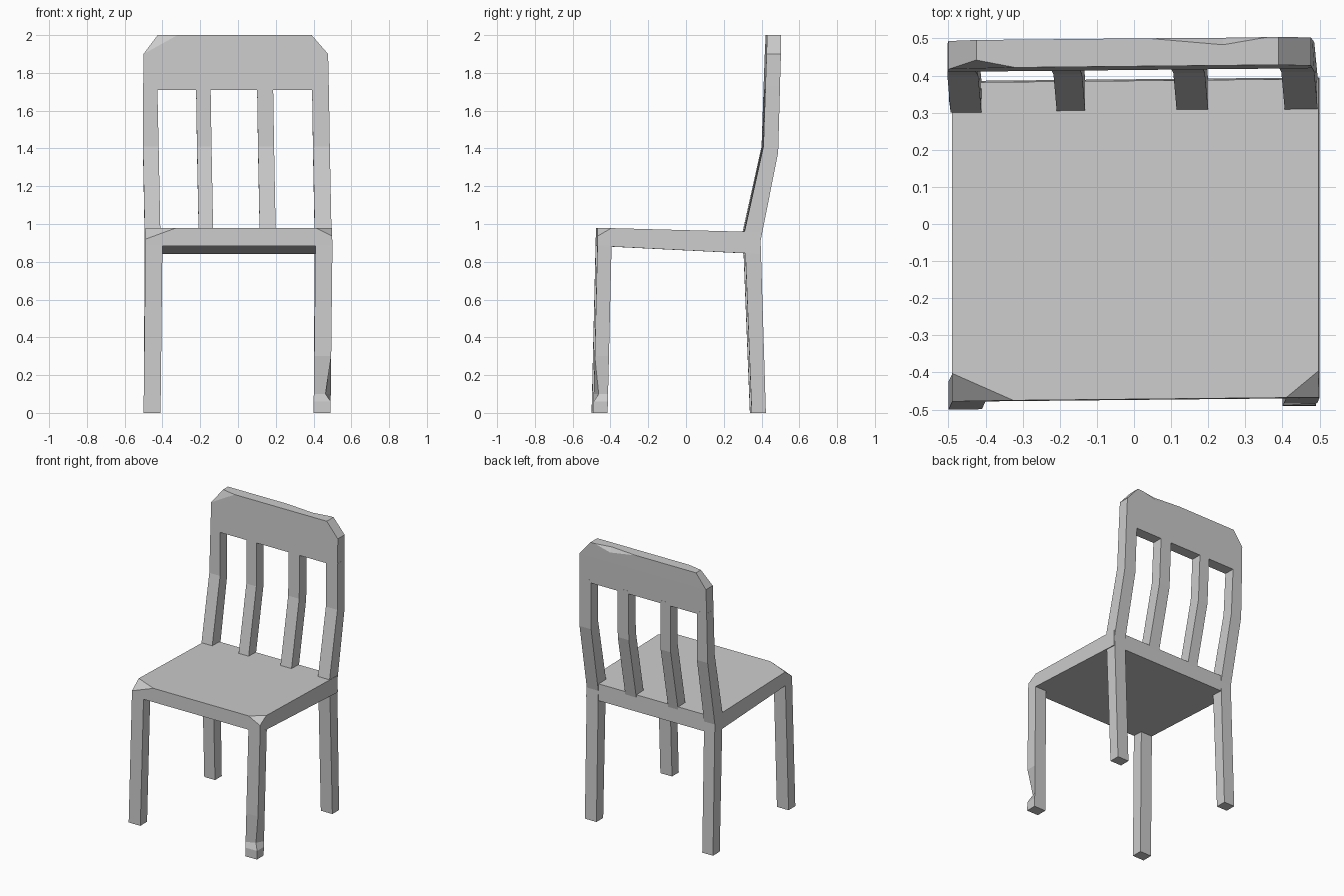
import bpy, bmesh
from mathutils import Vector

if "Cube" in bpy.data.objects:
    bpy.data.objects.remove(bpy.data.objects["Cube"])


def skew(p):
    # the whole chair is slightly crooked in plan
    return Vector((p[0], p[1] + 0.01 * p[0], p[2]))


def finish(bm, name):
    bmesh.ops.recalc_face_normals(bm, faces=bm.faces[:])
    mesh = bpy.data.meshes.new(name)
    bm.to_mesh(mesh)
    bm.free()
    obj = bpy.data.objects.new(name, mesh)
    bpy.context.collection.objects.link(obj)
    return obj


def loft(rings):
    # each ring: x_left, x_right, front (y, z), back (y, z)
    bm = bmesh.new()
    loops = []
    for x0, x1, f, b in rings:
        pts = [(x0, *f), (x1, *f), (x1, *b), (x0, *b)]
        loops.append([bm.verts.new(skew(p)) for p in pts])
    for lo, hi in zip(loops, loops[1:]):
        for i in range(4):
            j = (i + 1) % 4
            bm.faces.new((lo[i], lo[j], hi[j], hi[i]))
    bm.faces.new(loops[0][::-1])
    bm.faces.new(loops[-1])
    return bm


def chip(bm, a, b, c, corner):
    # slice a corner off along the plane a-b-c
    a, b, c, corner = map(skew, (a, b, c, corner))
    n = (b - a).cross(c - a).normalized()
    if n.dot(corner - a) < 0:
        n = -n
    geom = bm.verts[:] + bm.edges[:] + bm.faces[:]
    bmesh.ops.bisect_plane(bm, geom=geom, dist=1e-5, plane_co=a, plane_no=n, clear_outer=True)
    bmesh.ops.holes_fill(bm, edges=[e for e in bm.edges if e.is_boundary], sides=0)


# Seat with two worn front corners
bm = loft([(-0.49, 0.50, (-0.474, 0.884), (0.39, 0.841)),
           (-0.49, 0.497, (-0.472, 0.98), (0.386, 0.957))])
chip(bm, (-0.49, -0.395, 0.98), (-0.325, -0.472, 0.98), (-0.49, -0.473, 0.92), (-0.49, -0.472, 0.98))
chip(bm, (0.50, -0.395, 0.98), (0.41, -0.472, 0.98), (0.50, -0.473, 0.935), (0.50, -0.472, 0.98))
finish(bm, "seat")

# Front legs, the right one dented near the foot
for name, x, dented in (("front_leg_left", -0.50, False), ("front_leg_right", 0.40, True)):
    rings = []
    for z in ((0, 0.06, 0.1, 0.3, 0.885) if dented else (0, 0.885)):
        t = z / 0.885
        dx, dy = 0.01 * t, 0.021 * t
        rings.append((x + dx, x + 0.09 + dx, (-0.495 + dy, z), (-0.42 + dy, z)))
    bm = loft(rings)
    if dented:
        bm.verts.ensure_lookup_table()
        bm.verts[9].co = (0.463, -0.462, 0.1)
    finish(bm, name)

# Back posts (with legs) and slats share one bent side profile
foot = ((0.343, 0), (0.418, 0))
hip = ((0.305, 0.96), (0.39, 0.91))
hip_slat = ((0.303, 0.94), (0.385, 0.93))
bend = ((0.405, 1.41), (0.483, 1.38))
top = ((0.416, 1.73), (0.493, 1.73))
for name, x, w in (("back_post_left", -0.494, 0.083), ("back_slat_left", -0.208, 0.077),
                   ("back_slat_right", 0.115, 0.085), ("back_post_right", 0.406, 0.089)):
    rings = [(x, x + w, *(hip if "post" in name else hip_slat)),
             (x - 0.009, x + w - 0.009, *bend),
             (x - 0.014, x + w - 0.014, *top)]
    if "post" in name:
        rings.insert(0, (x - 0.005, x + w - 0.005, *foot))
    if name == "back_post_left":
        rings[-1] = (-0.502, -0.427, *top)
    finish(loft(rings), name)

# Top rail with clipped ends and a chipped front corner
bm = loft([(-0.502, 0.481, (0.415, 1.71), (0.492, 1.71)),
           (-0.50, 0.477, (0.422, 1.9), (0.498, 1.9)),
           (-0.425, 0.39, (0.425, 2.0), (0.50, 2.0))])
chip(bm, (-0.42, 0.445, 2), (-0.32, 0.425, 2), (-0.50, 0.422, 1.9), (-0.425, 0.425, 2))
rail = finish(bm, "top_rail")

# Shallow chip in the rear upper edge of the rail
bm = bmesh.new()
for p in ((0.02, 0.501, 2.001), (0.24, 0.48, 2.001), (0.37, 0.501, 2.001),
          (0.24, 0.501, 1.965), (0.24, 0.55, 2.05)):
    bm.verts.new(skew(p))
bmesh.ops.convex_hull(bm, input=bm.verts[:])
cutter = finish(bm, "rail_chip_cutter")
cutter.hide_render = True
cutter.display_type = 'WIRE'
mod = rail.modifiers.new("chip", 'BOOLEAN')
mod.operation = 'DIFFERENCE'
mod.solver = 'EXACT'
mod.object = cutter
